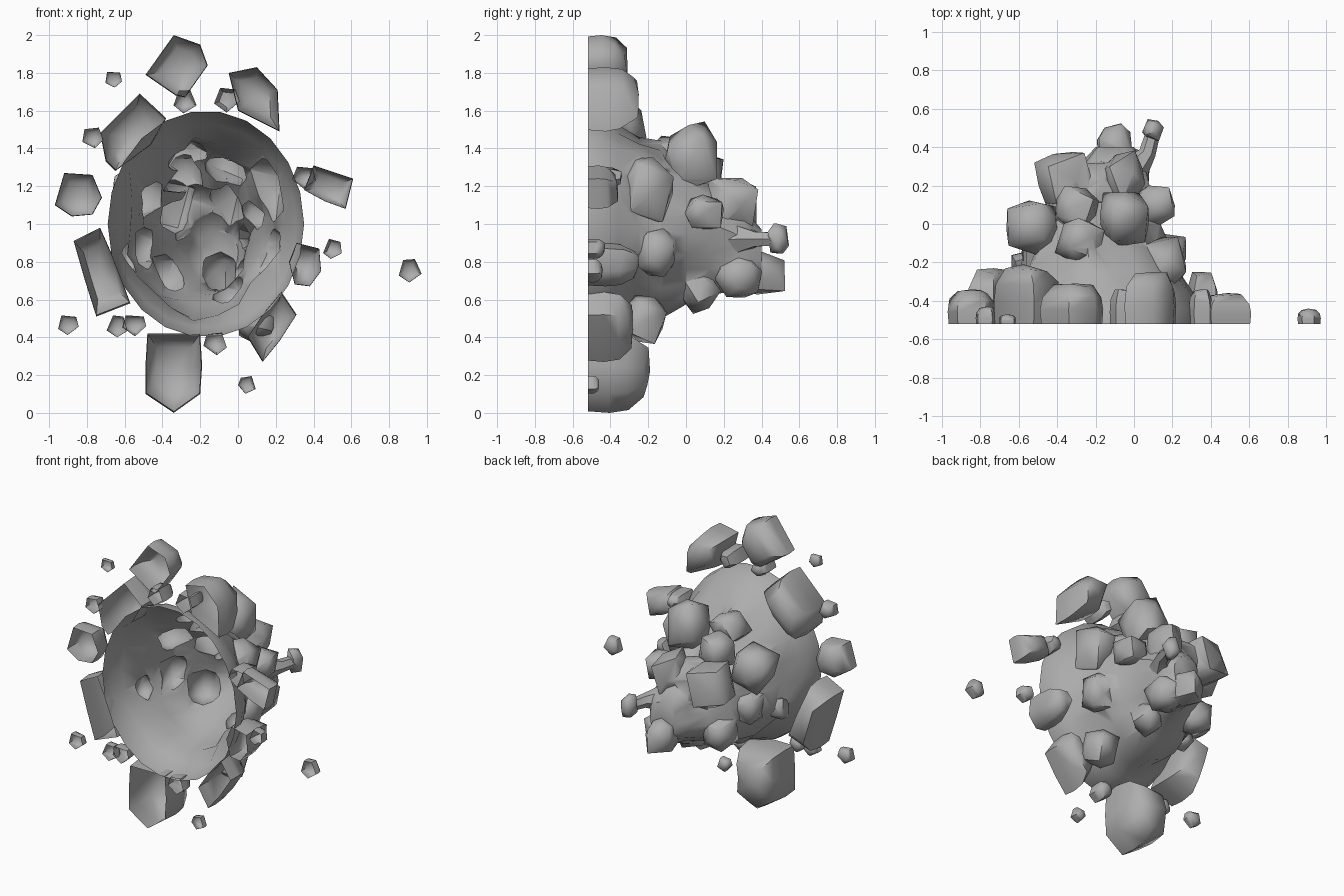
import bpy, bmesh, math, random
from mathutils import Vector, Euler, noise

if "Cube" in bpy.data.objects:
    bpy.data.objects.remove(bpy.data.objects["Cube"])

BASE = -0.52  # open back plane shared by the crater and all scattered rocks
stone = bpy.data.materials.new("dark_stone")
stone.diffuse_color = (.42, .42, .42, 1)
stone.use_nodes = True
stone.node_tree.nodes["Principled BSDF"].inputs["Base Color"].default_value = stone.diffuse_color


def smooth(ob, angle=62):
    bpy.ops.object.select_all(action='DESELECT')
    bpy.context.view_layer.objects.active = ob
    ob.select_set(True)
    bpy.ops.object.shade_smooth_by_angle(angle=math.radians(angle))


def finish(bm, name):
    me = bpy.data.meshes.new(name)
    bmesh.ops.recalc_face_normals(bm, faces=bm.faces)
    bm.to_mesh(me)
    bm.free()
    me.materials.append(stone)
    ob = bpy.data.objects.new(name, me)
    bpy.context.collection.objects.link(ob)
    smooth(ob)
    return ob


def loft(bm, rings):
    vs = [[bm.verts.new(p) for p in r] for r in rings]
    n = len(vs[0])
    for a, b in zip(vs, vs[1:]):
        for i in range(n):
            bm.faces.new((a[i], a[(i + 1) % n], b[(i + 1) % n], b[i]))
    return vs


def ground_rock(name, outline, top, seed=0):
    """Hollow boulder: outline in x-z, rising in +y, open on the base plane."""
    rnd = random.Random(seed)
    cx = sum(p[0] for p in outline) / len(outline)
    cz = sum(p[1] for p in outline) / len(outline)
    h = top - BASE
    rings = []
    for f, s in ((0, 0.96), (0.35, 1.0), (0.68, 0.93), (0.94, 0.62)):
        j = .06 * h if f > .5 else 0
        rings.append([(cx + (x - cx) * s, BASE + h * f + rnd.uniform(-j, j),
                       cz + (z - cz) * s) for x, z in outline])
    bm = bmesh.new()
    vs = loft(bm, rings)
    tip = bm.verts.new((cx, top, cz))
    n = len(outline)
    for i in range(n):
        bm.faces.new((vs[-1][i], vs[-1][(i + 1) % n], tip))
    return finish(bm, name)


def mound_rock(name, loc, size, seed):
    """Closed chunky boulder from a convex hull."""
    rnd = random.Random(seed)
    rot = Euler([rnd.uniform(-.5, .5) for _ in range(3)]).to_matrix()
    bm = bmesh.new()
    pts = [Vector((x, y, z)) * rnd.uniform(.62, .74)
           for x in (-1, 1) for y in (-1, 1) for z in (-1, 1)]
    for ax in range(3):
        for s in (-1, 1):
            p = Vector([rnd.uniform(-.2, .2) for _ in range(3)])
            p[ax] = s * rnd.uniform(.9, 1)
            pts.append(p)
    for p in pts:
        q = rot @ p
        bm.verts.new(Vector(loc) + Vector([q[i] * size[i] for i in range(3)]))
    bmesh.ops.convex_hull(bm, input=bm.verts)
    return finish(bm, name)


# Crater body: uneven elliptical rings narrowing backwards (y, cx, cz, rx, rz)
profile = [(BASE, -.17, 1.0, .52, .60), (-.44, -.17, 1.0, .515, .59),
           (-.36, -.17, .99, .48, .54), (-.25, -.17, .99, .43, .47),
           (-.13, -.18, .97, .38, .43), (0, -.18, .94, .31, .38),
           (.12, -.17, .91, .25, .30), (.24, -.14, .88, .19, .24),
           (.33, -.11, .85, .15, .19), (.40, -.10, .84, .10, .13)]
bm = bmesh.new()
rings = []
N = 22
for y, cx, cz, rx, rz in profile:
    amp = 0 if y < -.3 else .22
    ring = []
    for i in range(N):
        a = 2 * math.pi * i / N
        c, s = math.cos(a), math.sin(a)
        k = 1 + amp * noise.noise(Vector((c * 2, y * 5, s * 2)))
        ring.append((cx + rx * c * k, y, cz + rz * s * k))
    rings.append(ring)
loops = loft(bm, rings)
bm.faces.new(loops[0])
bm.faces.new(loops[-1])
crater = finish(bm, "crater_shell")

# Boulders fused into the mound: location, half sizes
mound = [((-.36, .24, 1.10), (.15, .15, .16)), ((-.05, .03, 1.36), (.14, .15, .18)),
         ((-.53, -.01, 1.17), (.15, .15, .16)), ((-.28, -.09, 1.36), (.12, .12, .11)),
         ((-.30, .08, 1.27), (.12, .12, .12)), ((-.47, -.02, .88), (.10, .11, .12)),
         ((-.10, .39, .74), (.10, .15, .12)), ((.11, .10, 1.06), (.11, .11, .10)),
         ((.15, -.20, 1.18), (.13, .14, .19)), ((.10, -.22, .50), (.11, .12, .13)),
         ((-.05, .07, .64), (.10, .10, .11)), ((-.37, .15, .74), (.11, .13, .12)),
         ((-.05, .24, 1.11), (.11, .14, .15)), ((.17, -.15, .85), (.11, .11, .14)),
         ((-.02, .28, .72), (.12, .13, .12)), ((-.58, -.21, .82), (.06, .07, .08)),
         ((-.20, .18, 1.05), (.14, .16, .18))]
parts = [mound_rock(f"mound_boulder_{i + 1}", loc, size, i + 5)
         for i, (loc, size) in enumerate(mound)]

# Bent spur at the tip with a small knob
bm = bmesh.new()
spur = [(-.08, .20, .91, .13), (.01, .30, .92, .075), (.07, .37, .92, .045), (.095, .46, .92, .04)]
rr = [[(x + r * math.cos(k * math.pi / 3) * .9, y - r * math.cos(k * math.pi / 3) * .4,
        z + r * math.sin(k * math.pi / 3)) for k in range(6)] for x, y, z, r in spur]
lp = loft(bm, rr)
bm.faces.new(lp[0])
bm.faces.new(lp[-1])
parts.append(finish(bm, "spur"))
parts.append(mound_rock("spur_knob", (.10, .49, .92), (.055, .055, .085), 40))

# Fuse, then open the base so the inside is hollow
for p in parts:
    m = crater.modifiers.new(p.name, 'BOOLEAN')
    m.operation = 'UNION'
    m.solver = 'EXACT'
    m.object = p
dg = bpy.context.evaluated_depsgraph_get()
fused = bpy.data.meshes.new_from_object(crater.evaluated_get(dg))
crater.modifiers.clear()
crater.data = fused
for p in parts:
    bpy.data.objects.remove(p)
bm = bmesh.new()
bm.from_mesh(fused)
bmesh.ops.delete(bm, geom=[f for f in bm.faces if f.calc_center_median().y < BASE + .005
                           and abs(f.normal.y) > .9], context='FACES')
bm.to_mesh(fused)
bm.free()
smooth(crater, 50)

# Large boulders around the rim: outline (x, z) and height in y
big = {
    "top": ([(-.49, 1.79), (-.34, 2.0), (-.20, 1.95), (-.16, 1.84), (-.28, 1.67), (-.33, 1.68)], -.31),
    "top_right": ([(-.05, 1.80), (.10, 1.83), (.21, 1.71), (.22, 1.49), (.0, 1.60)], -.25),
    "top_left": ([(-.73, 1.48), (-.52, 1.69), (-.38, 1.56), (-.46, 1.42), (-.65, 1.28), (-.70, 1.33)], -.21),
    "left": ([(-.97, 1.10), (-.92, 1.27), (-.77, 1.26), (-.72, 1.14), (-.77, 1.05), (-.88, 1.04)], -.34),
    "lower_left": ([(-.87, .91), (-.73, .98), (-.65, .80), (-.57, .58), (-.75, .51), (-.81, .70)], -.23),
    "bottom": ([(-.48, .42), (-.20, .42), (-.19, .25), (-.20, .10), (-.34, .0), (-.49, .10), (-.49, .25)], -.19),
    "lower_right": ([(.23, .64), (.31, .52), (.22, .38), (.13, .27), (.05, .40), (.13, .52)], -.28),
    "right": ([(.40, 1.31), (.61, 1.24), (.57, 1.08), (.46, 1.12), (.35, 1.18)], -.36),
    "right_low": ([(.31, .90), (.43, .87), (.44, .75), (.38, .67), (.30, .68), (.27, .80)], -.25),
}
for i, (k, (outline, top)) in enumerate(big.items()):
    ground_rock("boulder_" + k, outline, top, i)

# Pebbles: x, z, radius, height
pebbles = [(.35, 1.25, .065, .18), (.50, .87, .055, .09), (.91, .755, .065, .08),
           (-.90, .47, .058, .07), (-.64, .46, .06, .08), (-.55, .47, .065, .10),
           (-.12, .37, .065, .12), (.05, .15, .05, .06), (-.28, 1.65, .065, .16),
           (-.06, 1.66, .07, .18), (-.77, 1.46, .06, .09), (-.66, 1.77, .048, .05)]
rnd = random.Random(3)
for i, (x, z, r, h) in enumerate(pebbles):
    pts = []
    for k in range(5):
        a = .9 + k * math.tau / 5 + rnd.uniform(-.25, .25)
        pts.append((x + r * math.cos(a), z + r * math.sin(a)))
    ground_rock(f"pebble_{i + 1}", pts, BASE + h, i + 50)
